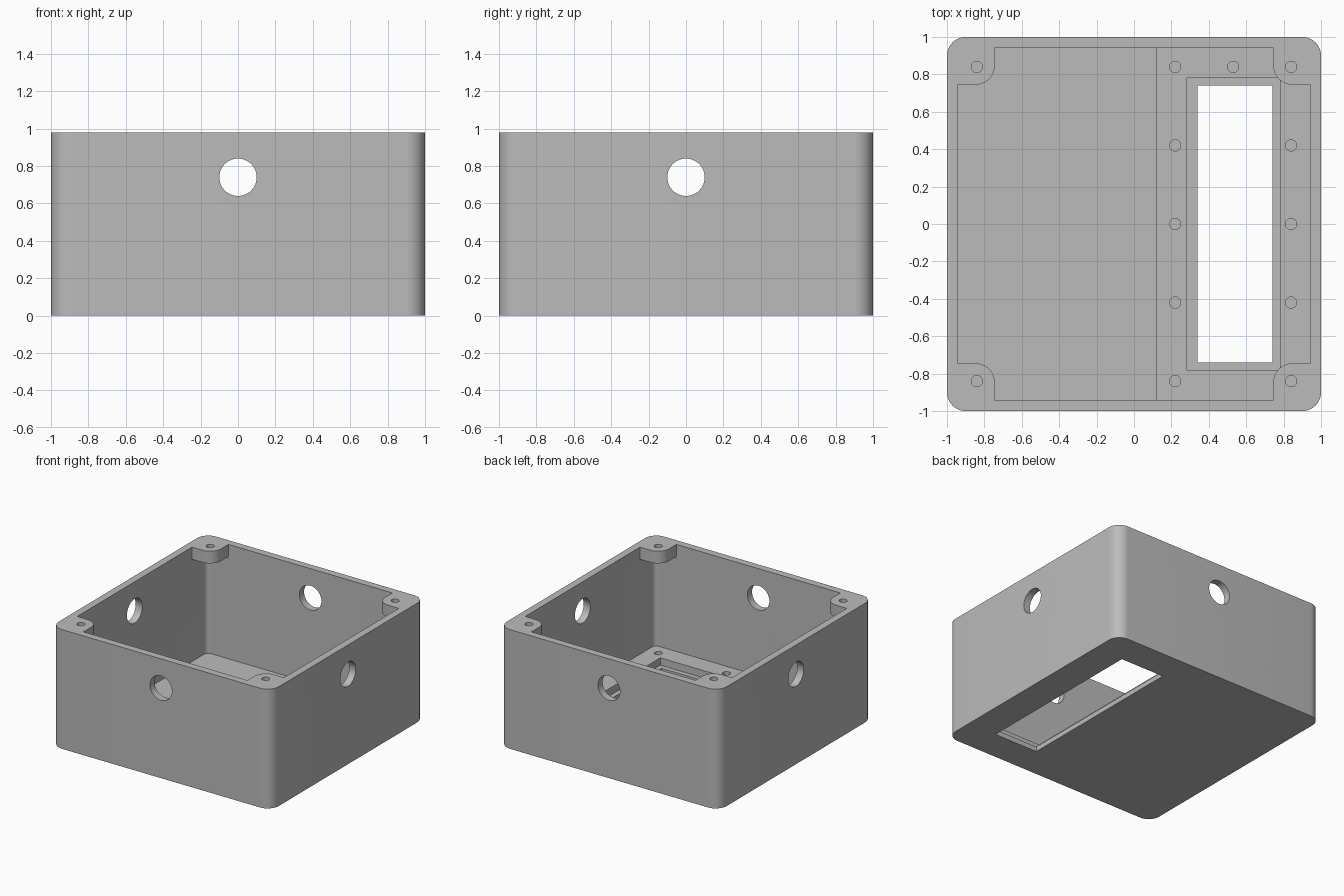
import bpy, bmesh
from math import radians, pi
from mathutils import Matrix, Vector

cube = bpy.data.objects.get("Cube")
if cube:
    bpy.data.objects.remove(cube, do_unlink=True)

grey = bpy.data.materials.new("plain grey")
grey.use_nodes = True
COLOUR = (0.5, 0.5, 0.5, 1)
grey.diffuse_color = COLOUR
grey.node_tree.nodes["Principled BSDF"].inputs["Base Color"].default_value = COLOUR

HEIGHT, FLOOR, PLATE_TOP, WALL = 0.98, 0.04, 0.10, 0.94
SCREW = 0.84


def finish(name, bm):
    mesh = bpy.data.meshes.new(name)
    bm.to_mesh(mesh)
    bm.free()
    mesh.materials.append(grey)
    obj = bpy.data.objects.new(name, mesh)
    bpy.context.collection.objects.link(obj)
    return obj


def box(name, xs, ys, zs, radius=0, pick=lambda co: True):
    """Block between limits; chosen upright edges are rounded."""
    bm = bmesh.new()
    bmesh.ops.create_cube(bm, size=1)
    for v in bm.verts:
        v.co = Vector(lim[0] if c < 0 else lim[1] for c, lim in zip(v.co, (xs, ys, zs)))
    if radius:
        edges = [e for e in bm.edges
                 if abs(e.verts[0].co.z - e.verts[1].co.z) > 0.01 and pick(e.verts[0].co)]
        bmesh.ops.bevel(bm, geom=edges, offset=radius, segments=10, profile=0.5, affect='EDGES')
    return finish(name, bm)


def rod(name, centre, radius, length, rotation=None, sides=32):
    bm = bmesh.new()
    bmesh.ops.create_cone(bm, cap_ends=True, segments=sides, radius1=radius,
                          radius2=radius, depth=length)
    matrix = Matrix.Translation(centre) @ (rotation or Matrix())
    bmesh.ops.transform(bm, matrix=matrix, verts=bm.verts)
    return finish(name, bm)


def combine(target, tool, operation):
    mod = target.modifiers.new("combine", 'BOOLEAN')
    mod.operation, mod.solver, mod.object = operation, 'EXACT', tool
    bpy.context.view_layer.objects.active = target
    bpy.ops.object.modifier_apply(modifier=mod.name)
    bpy.data.objects.remove(tool, do_unlink=True)


# Open-topped shell with rounded corners
case = box("enclosure", (-1, 1), (-1, 1), (0, HEIGHT), 0.1)
combine(case, box("cavity", (-WALL, WALL), (-WALL, WALL), (FLOOR, 1.2), 0.04), 'DIFFERENCE')

# Raised mounting plate on one side of the floor
combine(case, box("mounting_plate", (0.12, 0.96), (-0.96, 0.96), (0.02, PLATE_TOP)), 'UNION')

# Lid screw bosses at the four top corners
for sx in (-1, 1):
    for sy in (-1, 1):
        boss = box("corner_boss", sorted((sx * 0.745, sx * 0.95)), sorted((sy * 0.745, sy * 0.95)),
                   (HEIGHT - 0.1, HEIGHT), 0.1,
                   lambda co: abs(co.x) < 0.8 and abs(co.y) < 0.8)
        combine(case, boss, 'UNION')
        combine(case, rod("lid_hole", (sx * SCREW, sy * SCREW, HEIGHT), 0.03, 0.3), 'DIFFERENCE')

# Recess and window through the plate
combine(case, box("recess", (0.28, 0.78), (-0.78, 0.78), (FLOOR, 0.3)), 'DIFFERENCE')
combine(case, box("window", (0.34, 0.74), (-0.74, 0.74), (-0.1, 0.3)), 'DIFFERENCE')

# Blind screw holes around the recess
spots = [(x, i * SCREW / 2) for x in (0.22, SCREW) for i in range(-2, 3)] + [(0.53, SCREW)]
for x, y in spots:
    combine(case, rod("plate_hole", (x, y, FLOOR + 0.06), 0.03, 0.1), 'DIFFERENCE')

# Cable holes through all four walls
for axis in 'XY':
    tool = rod("cable_hole", (0, 0, 0.74), 0.1, 3, Matrix.Rotation(pi / 2, 4, axis), 48)
    combine(case, tool, 'DIFFERENCE')

bpy.ops.object.select_all(action='DESELECT')
case.select_set(True)
bpy.context.view_layer.objects.active = case
bpy.ops.object.shade_smooth_by_angle(angle=radians(30))
